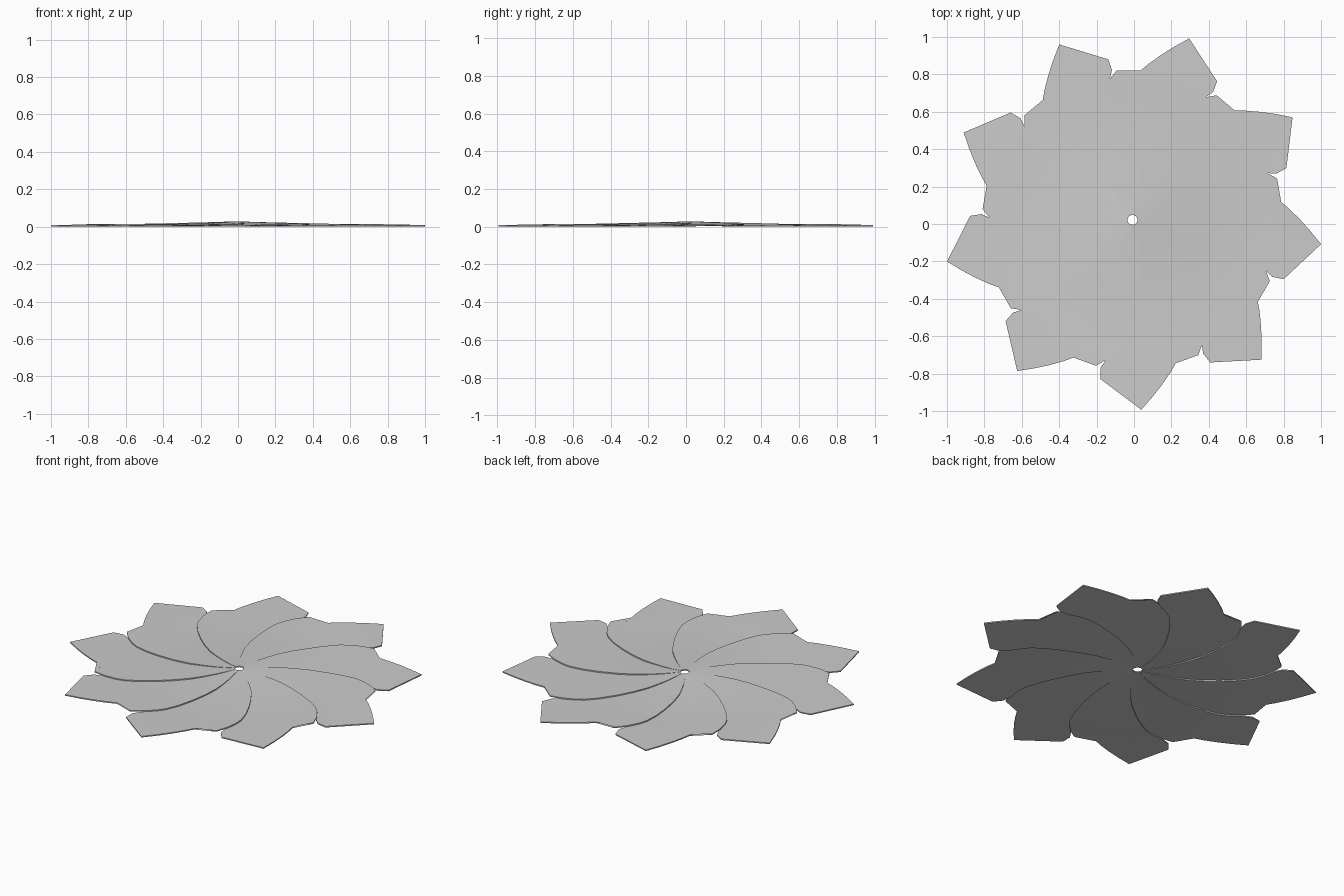
import bpy, bmesh, math
from mathutils import Vector

if "Cube" in bpy.data.objects:
    bpy.data.objects.remove(bpy.data.objects["Cube"])

COUNT = 9
STEP = math.radians(360 / COUNT)
CENTRE = (-0.008, 0.022, 0)
THICK = 0.007
COLS = 6

# curved seam on the clockwise side of a petal, from the hole to the notch
SEAM = [(0.026, 0.004), (0.07, 0.008), (0.14, 0.008), (0.22, 0.002), (0.29, -0.007),
        (0.38, -0.032), (0.47, -0.067), (0.56, -0.11), (0.63, -0.155), (0.668, -0.195),
        (0.708, -0.257)]
# free outer end of a petal, from the counterclockwise notch round the tip
TIP = [(0.773, 0.221), (0.753, 0.127), (0.795, 0.095), (0.837, 0.06), (0.895, 0.003),
       (0.95, -0.058), (1.008, -0.13), (0.808, -0.317), (0.748, -0.305)]


def height(x, y, v):
    """Low dome in the middle, each petal tilted so it overlaps the next."""
    r = math.hypot(x, y)
    dome = 0.022 * max(0, 1 - r / 0.55) ** 1.5
    return dome + 0.008 * min(1, r / 0.35) * v


def petal_mesh():
    bm = bmesh.new()
    rows = []
    for x, y in SEAM:
        r, a = math.hypot(x, y), math.atan2(y, x)
        row = []
        for j in range(COLS + 1):
            v = j / COLS
            ang = a + STEP * v
            # slight tuck under the neighbouring petal
            if j == 0:
                ang -= math.radians(0.6)
            px, py = r * math.cos(ang), r * math.sin(ang)
            row.append(bm.verts.new((px, py, height(px, py, v))))
        rows.append(row)
    for a, b in zip(rows, rows[1:]):
        for j in range(COLS):
            bm.faces.new((a[j], b[j], b[j + 1], a[j + 1]))
    # pointed outer end
    end = []
    for x, y in TIP:
        v = min(1, max(0, (y + 0.257) / 0.515))
        end.append(bm.verts.new((x, y, height(x, y, v))))
    face = bm.faces.new(end[::-1] + rows[-1][::-1])
    bmesh.ops.triangulate(bm, faces=[face])
    # thickness
    ext = bmesh.ops.extrude_face_region(bm, geom=bm.faces[:], use_keep_orig=True)
    top = [g for g in ext["geom"] if isinstance(g, bmesh.types.BMVert)]
    bmesh.ops.translate(bm, verts=top, vec=Vector((0, 0, THICK)))
    bmesh.ops.recalc_face_normals(bm, faces=bm.faces[:])
    mesh = bpy.data.meshes.new("petal")
    bm.to_mesh(mesh)
    bm.free()
    return mesh


# ring of overlapping petals around the small central hole
mesh = petal_mesh()
for i in range(COUNT):
    ob = bpy.data.objects.new(f"petal_{i + 1}", mesh)
    bpy.context.collection.objects.link(ob)
    ob.location = CENTRE
    ob.rotation_euler.z = i * STEP
    if i == 0:
        bpy.context.view_layer.objects.active = ob
        ob.select_set(True)
        bpy.ops.object.shade_smooth_by_angle(angle=math.radians(30))
        ob.select_set(False)
